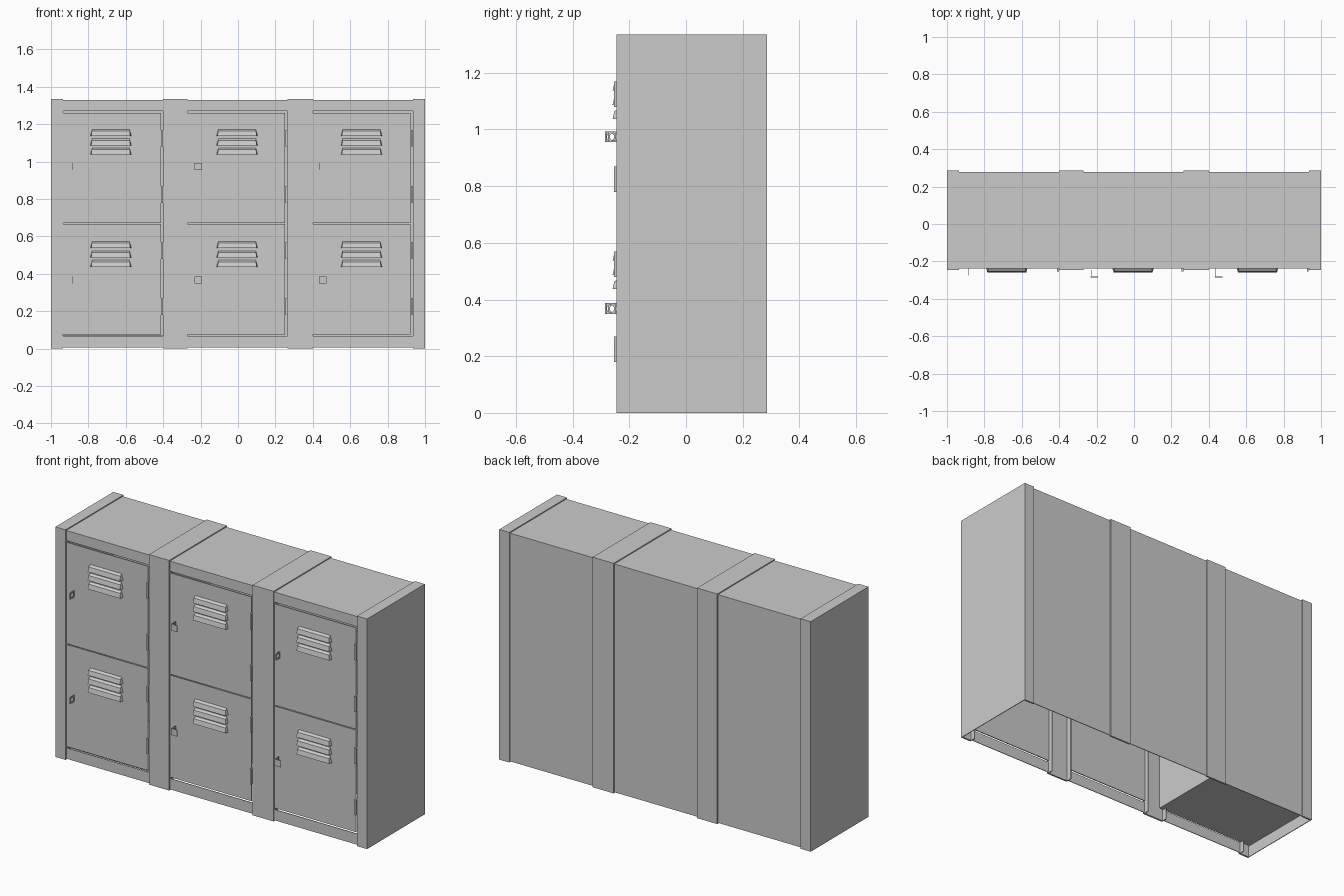
import bpy, bmesh, math

if "Cube" in bpy.data.objects:
    bpy.data.objects.remove(bpy.data.objects["Cube"])

F, B, H = -0.245, 0.285, 1.335          # front, back, height
S = 0.006                               # step between posts and panels


def mesh_object(name, bm):
    bmesh.ops.recalc_face_normals(bm, faces=bm.faces)
    me = bpy.data.meshes.new(name)
    bm.to_mesh(me)
    bm.free()
    ob = bpy.data.objects.new(name, me)
    bpy.context.collection.objects.link(ob)
    return ob


def add_box(bm, x0, x1, y0, y1, z0, z1):
    vs = bmesh.ops.create_cube(bm, size=1)["verts"]
    for v in vs:
        v.co.x = x1 if v.co.x > 0 else x0
        v.co.y = y1 if v.co.y > 0 else y0
        v.co.z = z1 if v.co.z > 0 else z0


def boxes(name, *specs):
    bm = bmesh.new()
    for s in specs:
        add_box(bm, *s)
    return mesh_object(name, bm)


def louver(bm, cx, z):
    # slanted hood: top edge on the door, lower edge standing out
    y0, y1, h = F + 0.006, F - 0.014, 0.036
    back_top = [bm.verts.new((cx + s * 0.10, y0, z + h)) for s in (-1, 1)]
    back_low = [bm.verts.new((cx + s * 0.11, y0, z)) for s in (-1, 1)]
    mid = [bm.verts.new((cx + s * 0.102, y1 + 0.006, z + h * 0.75)) for s in (-1, 1)]
    lip = [bm.verts.new((cx + s * 0.104, y1, z)) for s in (-1, 1)]
    rows = [back_top, mid, lip, back_low]
    for a, b in zip(rows, rows[1:]):
        bm.faces.new((a[0], a[1], b[1], b[0]))
    for i in (0, 1):
        bm.faces.new([r[i] for r in rows])


def latch(name, x, z, folded):
    # square plate with a round hole, optionally with a folded front plate
    half, n = 0.019, 16
    y = F - 0.021 if folded else F - 0.011
    bm = bmesh.new()
    inner, outer = [], []
    for i in range(n):
        a = 2 * math.pi * i / n
        c, s = math.cos(a), math.sin(a)
        k = half / max(abs(c), abs(s))
        inner.append(bm.verts.new((x, y + 0.013 * c, z + 0.013 * s)))
        outer.append(bm.verts.new((x, y + k * c, z + k * s)))
    for i in range(n):
        j = (i + 1) % n
        bm.faces.new((inner[i], inner[j], outer[j], outer[i]))
    bmesh.ops.recalc_face_normals(bm, faces=bm.faces)
    bmesh.ops.solidify(bm, geom=bm.faces[:], thickness=0.004)
    if folded:
        add_box(bm, x - 0.002, x + 0.037, y - half, y - half + 0.004, z - half, z + half)
    mesh_object(name, bm)


# posts: wrap over front, top and back, with inward returns at the front
posts = [(-1, -0.935), (-0.4, -0.27), (0.265, 0.4), (0.935, 1)]
for i, (a, b) in enumerate(posts):
    parts = [(a, b, F, F + 0.01, 0, H), (a, b, B - 0.01, B, 0, H), (a, b, F, B, H - 0.01, H)]
    if a > -1:
        parts.append((a, a + 0.004, F, F + 0.04, 0, H))
    if b < 1:
        parts.append((b - 0.004, b, F, F + 0.04, 0, H))
    boxes(f"post_{i + 1}", *parts)

# outer side walls
for name, x in (("left_side", -1), ("right_side", 0.996)):
    boxes(name, (x, x + 0.004, F, B, 0, H))

# bays: frame panels, doors, louvers, hinges, latches
bays = [(-0.935, -0.4), (-0.27, 0.265), (0.4, 0.935)]
latch_x = [-0.888, -0.23, 0.437]
louver_x = [-0.68, -0.005, 0.66]
for i, (a, b) in enumerate(bays):
    n = i + 1
    y = F + S
    top = H - S
    boxes(f"bay_shell_{n}",
          (a, b, y, y + 0.004, 0.005, 0.068),
          (a, b, y, y + 0.004, 1.27, top),
          (a, b, y, B - S, top - 0.004, top),
          (a, b, B - S - 0.004, B - S, 0.005, top))
    for j, (z0, z1) in enumerate([(0.075, 0.667), (0.672, 1.26)]):
        level = ("lower", "upper")[j]
        boxes(f"{level}_door_{n}", (a, b - 0.013, y + 0.002, y + 0.008, z0, z1))
        bm = bmesh.new()
        for k in range(3):
            louver(bm, louver_x[i], 0.437 + 0.6 * j + 0.05 * k)
        mesh_object(f"{level}_louvers_{n}", bm)
        boxes(f"{level}_hinges_{n}", *[
            (b - 0.011, b - 0.001, F - 0.009, F + 0.012, z + 0.6 * j, z + 0.6 * j + 0.09)
            for z in (0.18, 0.48)])
        latch(f"{level}_latch_{n}", latch_x[i], 0.368 + 0.606 * j,
              folded=(i == 1 or (i == 2 and j == 0)))

# closed-in left compartment: floor and partition
boxes("left_floor", (-0.996, -0.37, F + 0.016, B - 0.01, 0.066, 0.07))
boxes("left_partition", (-0.374, -0.37, F + 0.016, B - 0.01, 0.066, H - 0.01))
